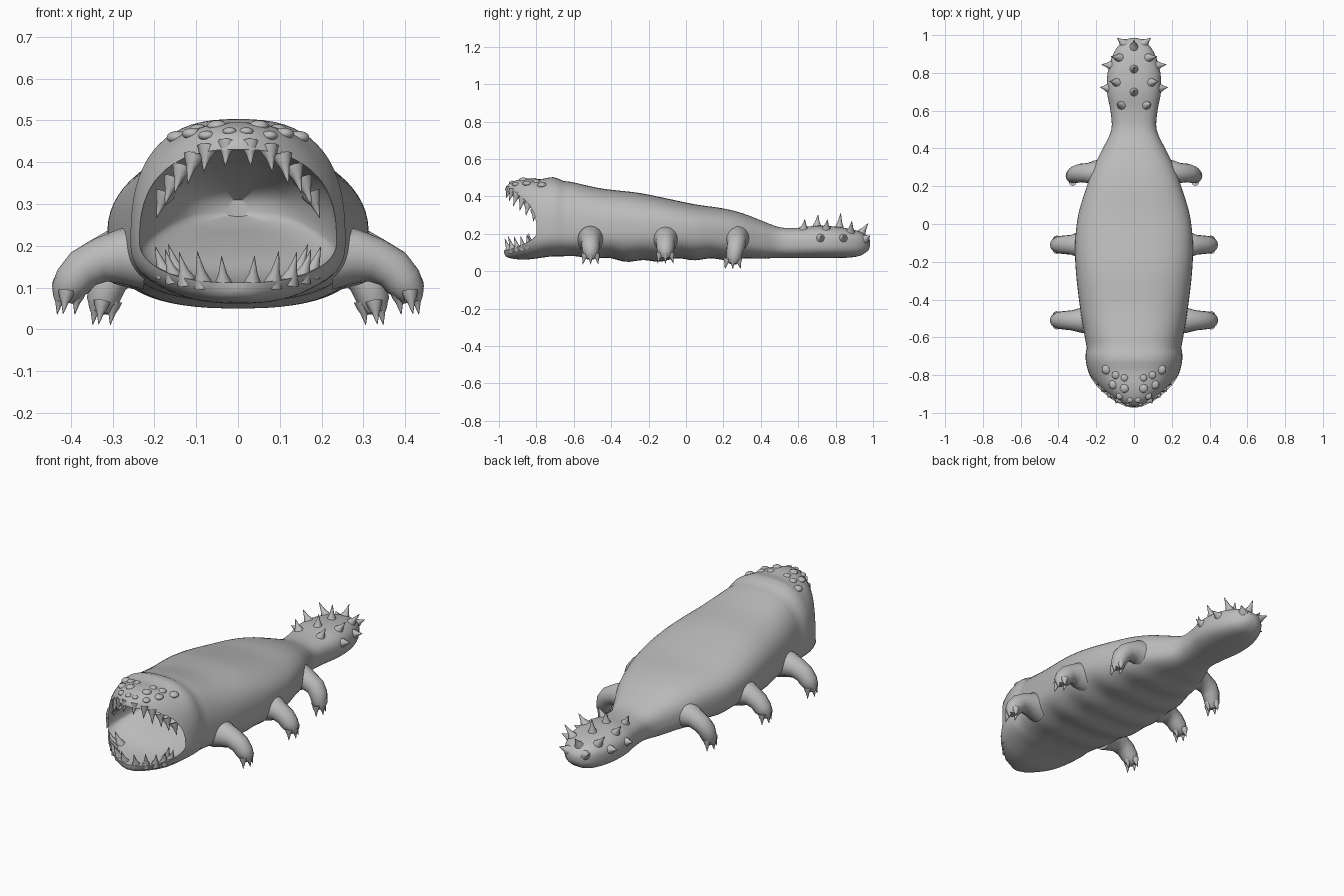
import bpy, bmesh, math
from mathutils import Vector

if "Cube" in bpy.data.objects:
    bpy.data.objects.remove(bpy.data.objects["Cube"])

skin = bpy.data.materials.new("grey skin")
skin.diffuse_color = (0.5, 0.5, 0.5, 1)
skin.use_nodes = True
skin.node_tree.nodes["Principled BSDF"].inputs["Base Color"].default_value = skin.diffuse_color

# y, half width, bottom, widest height, top
BODY = [(-.972, .02, .095, .2, .41), (-.965, .055, .08, .2, .445), (-.945, .105, .07, .2, .47),
        (-.9, .165, .063, .2, .488), (-.85, .208, .062, .2, .495), (-.78, .243, .07, .21, .492),
        (-.71, .257, .08, .21, .503), (-.675, .255, .08, .21, .492), (-.655, .25, .08, .21, .482),
        (-.62, .257, .078, .21, .478), (-.45, .285, .068, .22, .442), (-.25, .308, .052, .22, .418),
        (-.1, .312, .06, .22, .388), (.05, .295, .064, .21, .357), (.2, .25, .062, .2, .335),
        (.3, .215, .065, .18, .31), (.4, .165, .068, .16, .272), (.5, .12, .07, .15, .235),
        (.6, .125, .07, .15, .232), (.7, .143, .07, .15, .243), (.8, .14, .07, .15, .238),
        (.88, .118, .073, .15, .225), (.94, .087, .085, .15, .207), (.975, .05, .11, .15, .18),
        (.985, .015, .135, .15, .16)]
MOUTH = [(-1.08, .24, .11, .21, .43), (-.9, .237, .115, .21, .43), (-.8, .236, .135, .21, .425),
         (-.72, .215, .175, .22, .41), (-.62, .17, .215, .25, .385), (-.52, .1, .25, .28, .34),
         (-.48, .03, .27, .285, .31)]


def sample(rows, y):
    """Smooth interpolation of a section table."""
    i = max(k for k in range(len(rows) - 1) if rows[k][0] <= y or k == 0)

    def slope(k, c):
        a, b = rows[max(k - 1, 0)], rows[min(k + 1, len(rows) - 1)]
        return (b[c] - a[c]) / (b[0] - a[0])
    p, q = rows[i], rows[i + 1]
    h = q[0] - p[0]
    t = (y - p[0]) / h
    return [(2*t**3 - 3*t*t + 1) * p[c] + (t**3 - 2*t*t + t) * h * slope(i, c)
            + (3*t*t - 2*t**3) * q[c] + (t**3 - t*t) * h * slope(i + 1, c) for c in range(1, 5)]


def surface(rows, y, a, n=2.6, fold=0):
    w, bot, mid, top = sample(rows, y)
    c, s = math.cos(a), math.sin(a)
    x = w * math.copysign(abs(c) ** (2 / n), c)
    z = abs(s) ** (2 / n)
    z = mid + z * (top - mid) if s > 0 else mid - z * (mid - bot)
    if s < 0 and -.8 < y < .5:          # belly folds
        z += fold * s * math.sin(y * 34) * math.cos((y + .15) / .65 * math.pi / 2)
    return Vector((x, y, z))


def finish(bm, name, angle=50):
    bmesh.ops.recalc_face_normals(bm, faces=bm.faces)
    me = bpy.data.meshes.new(name)
    bm.to_mesh(me)
    bm.free()
    ob = bpy.data.objects.new(name, me)
    bpy.context.collection.objects.link(ob)
    me.materials.append(skin)
    smooth(ob, angle)
    return ob


def smooth(ob, angle):
    bpy.ops.object.select_all(action='DESELECT')
    ob.select_set(True)
    bpy.context.view_layer.objects.active = ob
    bpy.ops.object.shade_smooth_by_angle(angle=math.radians(angle))


def skin_rings(bm, rings):
    rings = [[bm.verts.new(p) for p in r] for r in rings]
    n = len(rings[0])
    for r, q in zip(rings, rings[1:]):
        for k in range(n):
            bm.faces.new((r[k], r[(k + 1) % n], q[(k + 1) % n], q[k]))
    bm.faces.new(rings[0])
    bm.faces.new(rings[-1])


def loft(rows, name, n, fold, sub):
    bm = bmesh.new()
    ys = []
    for a, b in zip(rows, rows[1:]):
        m = max(1, round((b[0] - a[0]) / sub))
        ys += [a[0] + (b[0] - a[0]) * k / m for k in range(m)]
    ys.append(rows[-1][0])
    skin_rings(bm, [[surface(rows, y, math.tau * (k + .5) / 64, n, fold) for k in range(64)] for y in ys])
    return finish(bm, name)


def tube(bm, pts, radii, sides=10):
    """Round limb or horn along a path."""
    pts = [Vector(p) for p in pts]
    rings = []
    for i, p in enumerate(pts):
        d = (pts[min(i + 1, len(pts) - 1)] - pts[max(i - 1, 0)]).normalized()
        u = d.cross(Vector((0, 1, 0)) if abs(d.y) < .9 else Vector((1, 0, 0))).normalized()
        v = d.cross(u)
        rings.append([p + radii[i] * (u * math.cos(math.tau * k / sides) + v * math.sin(math.tau * k / sides))
                      for k in range(sides)])
    skin_rings(bm, rings)


def horn(bm, base, direction, length, r, bend=Vector()):
    """Flared, pointed spike sunk slightly into the surface."""
    d = Vector(direction).normalized()
    base = Vector(base)
    tube(bm, [base - d * .012] + [base + d * length * t + bend * t * t for t in (.1, .35, .7, 1)],
         [r * 1.35, r, r * .6, r * .3, r * .04], 8)


# Body, with the gaping mouth cut out
body = loft(BODY, "body", 2.6, .007, .025)
cutter = loft(MOUTH, "mouth_cutter", 2.5, 0, .03)
cut = body.modifiers.new("mouth", 'BOOLEAN')
cut.operation, cut.solver, cut.object = 'DIFFERENCE', 'EXACT', cutter
bpy.context.view_layer.objects.active = body
bpy.ops.object.modifier_apply(modifier=cut.name)
bpy.data.objects.remove(cutter)
smooth(body, 50)

# Legs: y at hip, hip x, knee/foot reach, foot height, foot y offset
for label, y, hip, reach, low, dy in (("front", -.51, .22, .42, .035, 0), ("middle", -.11, .24, .42, .04, 0),
                                      ("rear", .27, .15, .335, .01, -.02)):
    for side, s in (("right", 1), ("left", -1)):
        bm = bmesh.new()
        path = [(hip, 0, .17), (hip + .06, 0, .175), (reach - .09, 0, .165), (reach - .05, 0, .145),
                (reach - .025, dy * .4, .115), (reach - .01, dy * .8, low + .055), (reach - .005, dy, low + .03)]
        tube(bm, [(s * px, y + py, pz) for px, py, pz in path],
             [.075, .066, .053, .049, .046, .038, .02], 16)
        # Claws
        for cx, cy in ((.0, -.032), (.014, 0), (.0, .032), (-.028, 0)):
            horn(bm, (s * (reach - .008 + cx), y + dy + cy, low + .045), (s * .15, cy * 7, -1), .045, .015)
        finish(bm, f"{label}_leg_{side}")

# Teeth along both jaws
upper = [(.028, -.945, .436, .042), (.075, -.928, .425, .045), (.108, -.905, .405, .055),
         (.137, -.875, .378, .05), (.158, -.845, .35, .05), (.178, -.81, .315, .045)]
lower = [(.035, -.945, .112, .06), (.085, -.925, .115, .07), (.125, -.9, .122, .06),
         (.155, -.87, .128, .06), (.178, -.84, .14, .055), (.145, -.83, .14, .06)]
for name, row, up in (("upper_teeth", upper, -1), ("lower_teeth", lower, 1)):
    bm = bmesh.new()
    for x, y, z, h in row:
        for s in (1, -1):
            out = Vector((s * x, y + .75, 0)).normalized()
            horn(bm, (s * x, y, z), out * .45 + Vector((0, 0, up)), h, .018, Vector((0, 0, up * .008)))
    finish(bm, name)

# Tail spikes: y, angle from straight up in degrees
bm = bmesh.new()
for y, a, h in ((.7, 0, .06), (.82, 0, .075), (.94, 0, .06), (.63, 26, .055), (.75, 36, .06), (.88, 38, .07),
                (.72, 78, .04), (.84, 76, .045), (.962, 60, .04)):
    for s in ((1, -1) if a else (1,)):
        p = surface(BODY, y, math.radians(90 - a * s))
        r = math.radians(a * s)
        horn(bm, p, (math.sin(r), .7 if y > .93 else .1, math.cos(r)), h, .02)
finish(bm, "tail_spikes")

# Warts on the snout
bm = bmesh.new()
for x, y, r in ((.145, -.77, .026), (.095, -.8, .022), (.05, -.815, .02), (.11, -.85, .024),
                (.05, -.87, .024), (.075, -.91, .02), (.02, -.93, .017)):
    for s in (1, -1):
        w = sample(BODY, y)[0]
        a = math.acos(min(1, (x / w) ** 1.3))
        p = surface(BODY, y, a if s > 0 else math.pi - a)
        geo = bmesh.ops.create_uvsphere(bm, u_segments=12, v_segments=8, radius=r)
        for v in geo["verts"]:
            v.co = Vector((v.co.x, v.co.y, v.co.z * .6)) + p - Vector((0, 0, .004))
finish(bm, "snout_warts")
